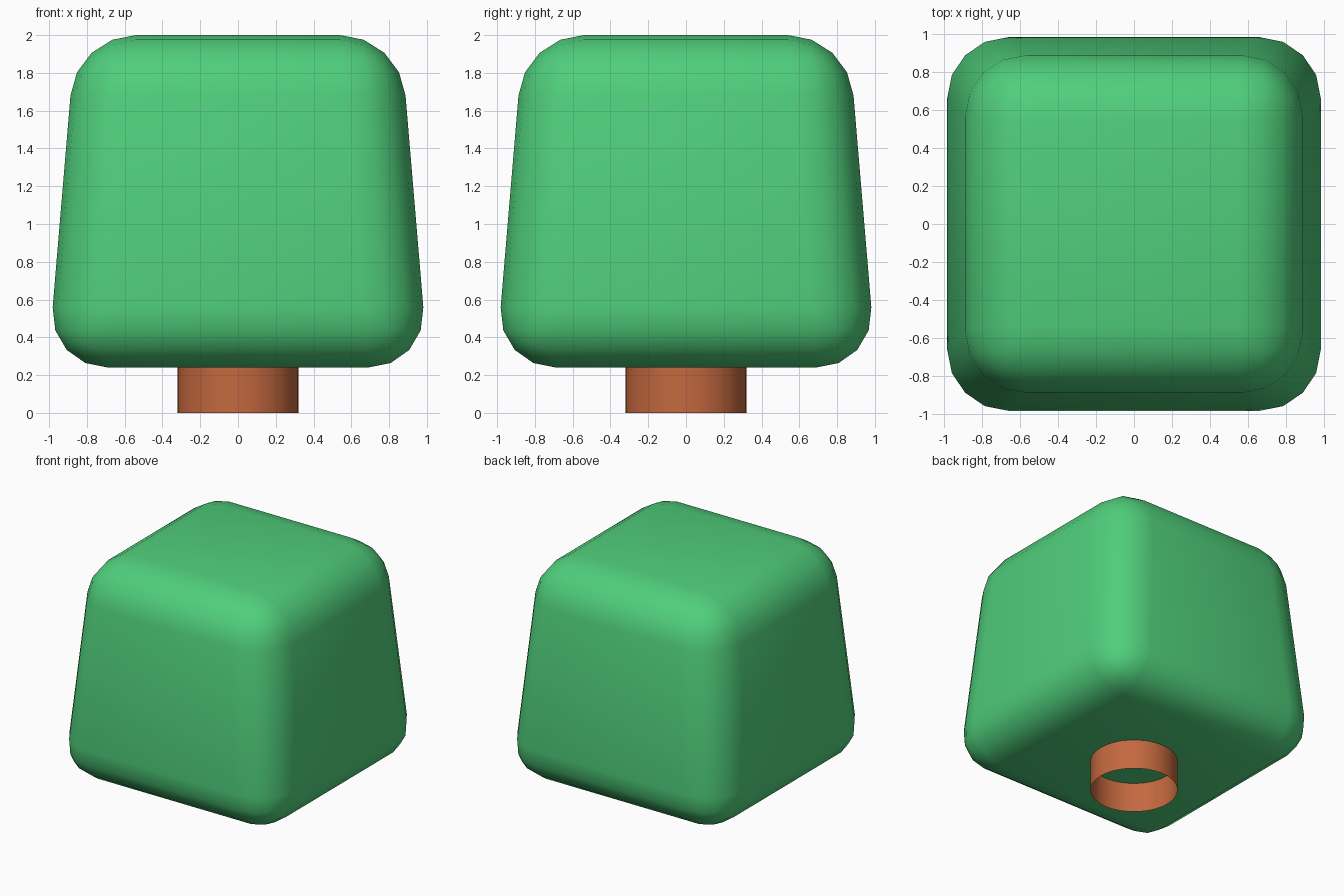
import bpy, bmesh, math

if "Cube" in bpy.data.objects:
    bpy.data.objects.remove(bpy.data.objects["Cube"])


def finish(name, bm, color, angle):
    mesh = bpy.data.meshes.new(name)
    bm.to_mesh(mesh)
    bm.free()
    obj = bpy.data.objects.new(name, mesh)
    bpy.context.collection.objects.link(obj)
    mat = bpy.data.materials.new(name + "_color")
    mat.diffuse_color = color
    mat.use_nodes = True
    mat.node_tree.nodes["Principled BSDF"].inputs["Base Color"].default_value = mat.diffuse_color
    mesh.materials.append(mat)
    bpy.ops.object.select_all(action='DESELECT')
    bpy.context.view_layer.objects.active = obj
    obj.select_set(True)
    bpy.ops.object.shade_smooth_by_angle(angle=math.radians(angle))
    return obj


# Foliage: tapered cube with wide four-segment rounding
BOTTOM, TOP = 0.24, 2.0
bm = bmesh.new()
bmesh.ops.create_cube(bm, size=2)
for v in bm.verts:
    upper = v.co.z > 0
    half = 0.86 if upper else 1.008
    v.co = (v.co.x * half, v.co.y * half, TOP if upper else BOTTOM)
bmesh.ops.bevel(bm, geom=bm.edges[:], offset=0.32, offset_type='OFFSET',
                segments=4, profile=0.5, affect='EDGES', clamp_overlap=True)
bmesh.ops.recalc_face_normals(bm, faces=bm.faces[:])
finish("foliage", bm, (0.08, 0.62, 0.2, 1), 40)

# Trunk: short open tube under the foliage
bm = bmesh.new()
bmesh.ops.create_cone(bm, cap_ends=False, segments=32,
                      radius1=0.32, radius2=0.32, depth=0.26)
bmesh.ops.translate(bm, vec=(0, 0, 0.13), verts=bm.verts[:])
finish("trunk", bm, (0.55, 0.14, 0.05, 1), 40)
